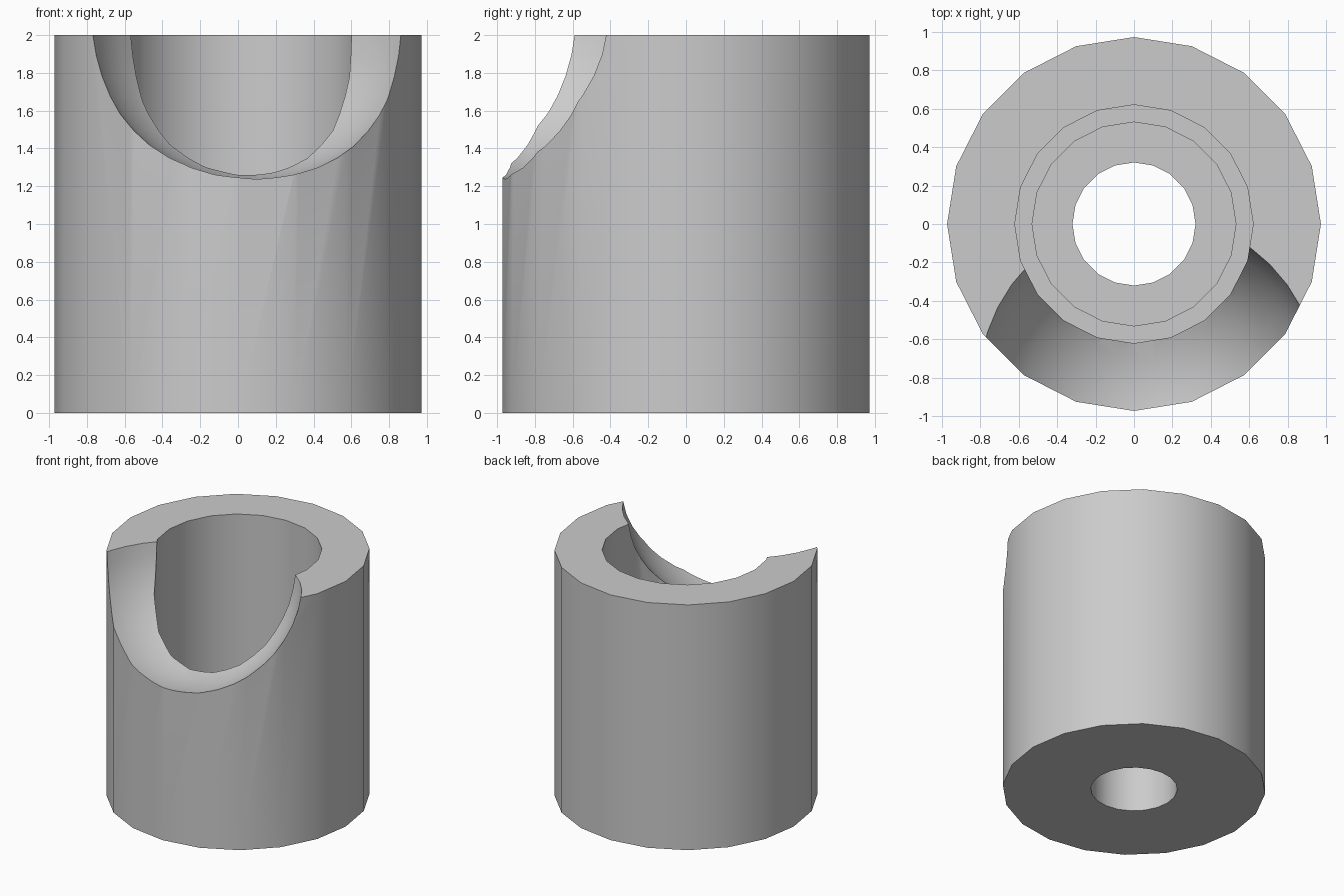
import bpy
import bmesh
import math

cube = bpy.data.objects.get("Cube")
if cube:
    bpy.data.objects.remove(cube, do_unlink=True)

SIDES = 20

grey = bpy.data.materials.new("plain grey")
grey.use_nodes = True
grey.diffuse_color = (0.6, 0.6, 0.6, 1)
grey.node_tree.nodes["Principled BSDF"].inputs["Base Color"].default_value = (0.6, 0.6, 0.6, 1)


def add_object(name, bm):
    mesh = bpy.data.meshes.new(name)
    bm.to_mesh(mesh)
    bm.free()
    mesh.materials.append(grey)
    obj = bpy.data.objects.new(name, mesh)
    bpy.context.collection.objects.link(obj)
    return obj


def revolve(name, profile):
    """Turn a closed (radius, height) profile around the z axis."""
    bm = bmesh.new()
    rings = []
    for i in range(SIDES):
        a = math.tau * i / SIDES
        rings.append([bm.verts.new((r * math.cos(a), r * math.sin(a), z)) for r, z in profile])
    count = len(profile)
    for i in range(SIDES):
        here, after = rings[i], rings[(i + 1) % SIDES]
        for j in range(count):
            k = (j + 1) % count
            bm.faces.new((here[j], after[j], after[k], here[k]))
    bmesh.ops.recalc_face_normals(bm, faces=bm.faces)
    return add_object(name, bm)


# Thick tube with a stepped bore
body = revolve("bored_cylinder", [
    (0.32, 0), (0.972, 0), (0.972, 2), (0.62, 2),
    (0.62, 0.55), (0.53, 0.55), (0.53, 0.4), (0.32, 0.4),
])

# Round scoop taken out of the front rim
bm = bmesh.new()
bmesh.ops.create_uvsphere(bm, u_segments=40, v_segments=24, radius=0.894)
bmesh.ops.translate(bm, verts=bm.verts, vec=(0.08, -0.835, 2.124))
scoop = add_object("scoop_cutter", bm)
scoop.hide_render = True

cut = body.modifiers.new("scoop", "BOOLEAN")
cut.operation = "DIFFERENCE"
cut.solver = "EXACT"
cut.object = scoop

bpy.ops.object.select_all(action="DESELECT")
body.select_set(True)
bpy.context.view_layer.objects.active = body
bpy.ops.object.modifier_apply(modifier=cut.name)
bpy.data.objects.remove(scoop, do_unlink=True)

# Smooth walls with crisp rims
bpy.ops.object.shade_smooth_by_angle(angle=math.radians(30))
